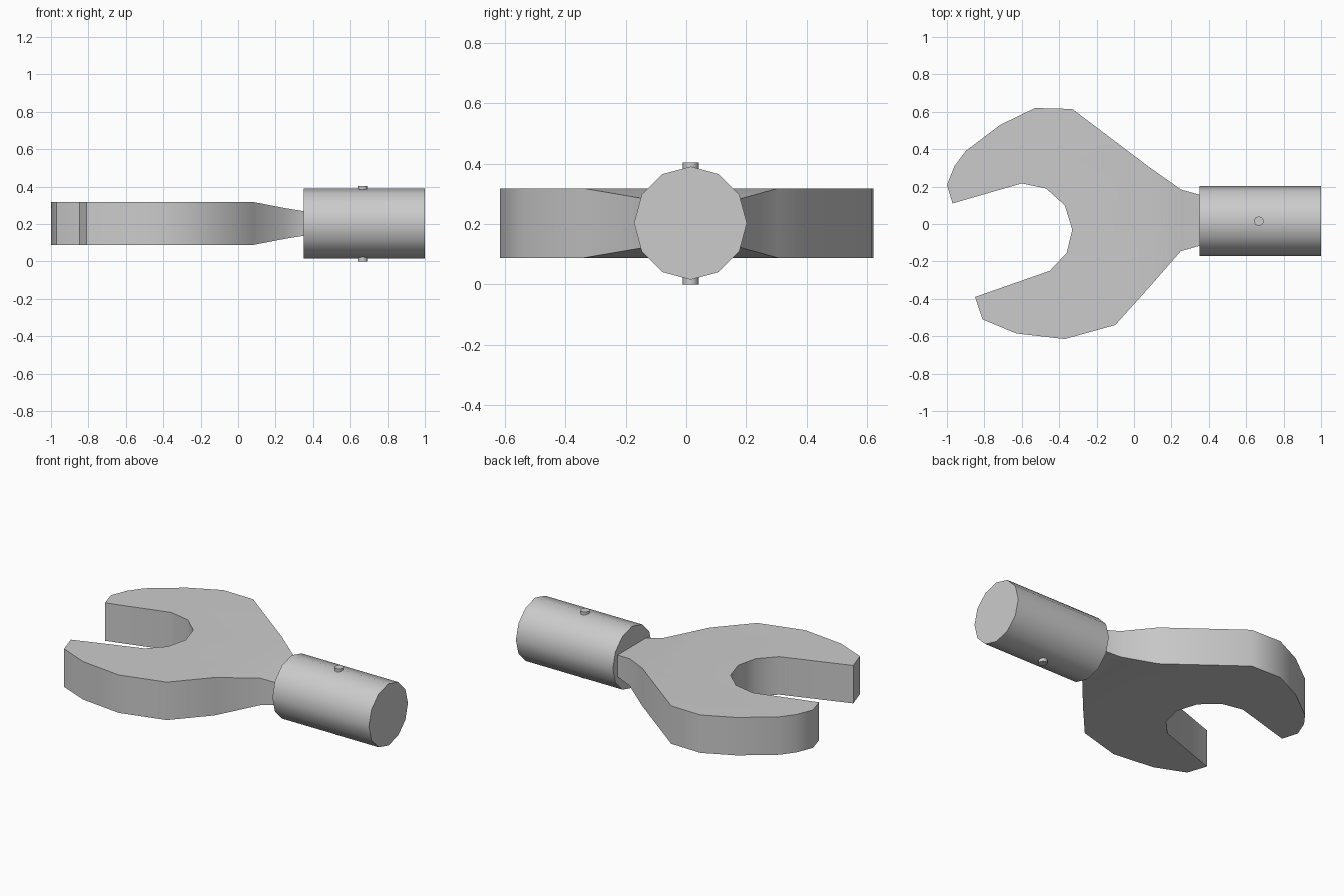
import bpy, bmesh, math
from mathutils import Matrix

if "Cube" in bpy.data.objects:
    bpy.data.objects.remove(bpy.data.objects["Cube"])

steel = bpy.data.materials.new("light grey steel")
steel.diffuse_color = (0.6, 0.6, 0.6, 1)
steel.use_nodes = True
steel.node_tree.nodes["Principled BSDF"].inputs["Base Color"].default_value = steel.diffuse_color

YC, ZC = 0.015, 0.203  # axis of the tool


def finish(name, bm, angle):
    bmesh.ops.recalc_face_normals(bm, faces=bm.faces[:])
    me = bpy.data.meshes.new(name)
    bm.to_mesh(me)
    bm.free()
    me.materials.append(steel)
    me.shade_smooth()
    me.set_sharp_from_angle(angle=math.radians(angle))
    ob = bpy.data.objects.new(name, me)
    bpy.context.collection.objects.link(ob)
    return ob


def rod(name, sides, radius, length, matrix, angle):
    bm = bmesh.new()
    bmesh.ops.create_cone(bm, cap_ends=True, segments=sides, radius1=radius,
                          radius2=radius, depth=length, matrix=matrix)
    return finish(name, bm, angle)


# open jaw outline, from the neck's lower corner round to its upper corner
jaw = [(0.08, -0.34), (-0.10, -0.54), (-0.37, -0.615), (-0.63, -0.585),
       (-0.81, -0.51), (-0.85, -0.39), (-0.45, -0.25), (-0.36, -0.155),
       (-0.33, -0.03), (-0.37, 0.10), (-0.47, 0.19), (-0.60, 0.217),
       (-0.97, 0.11), (-1.0, 0.21), (-0.96, 0.31), (-0.90, 0.39),
       (-0.715, 0.53), (-0.53, 0.62), (-0.33, 0.615), (0.08, 0.305)]
# neck sections: x, lower y, upper y, half thickness
neck = [(0.25, -0.145, 0.185, 0.082), (0.355, -0.115, 0.155, 0.065)]

bm = bmesh.new()
bottom = [bm.verts.new((x, y, ZC - 0.115)) for x, y in jaw]
top = [bm.verts.new((x, y, ZC + 0.115)) for x, y in jaw]
bm.faces.new(bottom)
bm.faces.new(top)
for i in range(len(jaw) - 1):
    bm.faces.new((bottom[i], bottom[i + 1], top[i + 1], top[i]))
ring = [bottom[0], bottom[-1], top[-1], top[0]]
for x, y0, y1, h in neck:
    new = [bm.verts.new(p) for p in ((x, y0, ZC - h), (x, y1, ZC - h),
                                     (x, y1, ZC + h), (x, y0, ZC + h))]
    for i in range(4):
        j = (i + 1) % 4
        bm.faces.new((ring[i], ring[j], new[j], new[i]))
    ring = new
bm.faces.new(ring)
finish("wrench_jaw", bm, 40)

# twelve-sided handle socket along x
rod("handle_socket", 12, 0.187, 0.65,
    Matrix.Translation((0.675, YC, ZC)) @ Matrix.Rotation(math.pi / 2, 4, 'Y'), 40)

# cross pin that pokes out above and below the socket
rod("cross_pin", 10, 0.026, 0.403, Matrix.Translation((0.667, YC, 0.2015)), 40)
